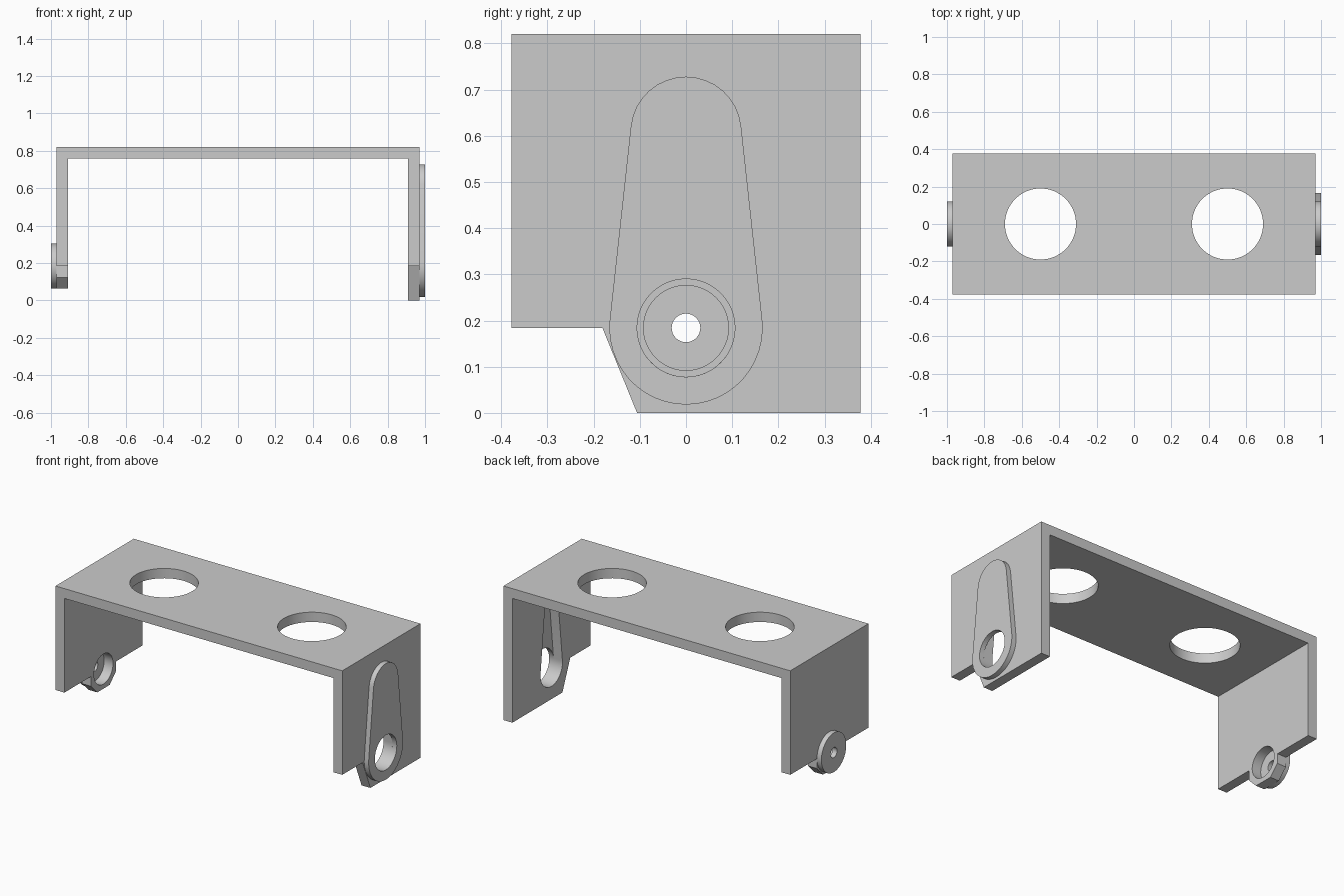
import bpy
import bmesh
from math import asin, cos, sin, pi, radians

if "Cube" in bpy.data.objects:
    bpy.data.objects.remove(bpy.data.objects["Cube"], do_unlink=True)

grey = bpy.data.materials.new("light grey")
grey.use_nodes = True
colour = (0.6, 0.6, 0.6, 1)
grey.diffuse_color = colour
grey.node_tree.nodes["Principled BSDF"].inputs["Base Color"].default_value = colour

# Shared dimensions
HALF_X, HALF_Y, TOP = 0.97, 0.378, 0.82
T = 0.06                 # sheet thickness
PAD = 0.03               # thickness of the raised outer pads
PIVOT = 0.184            # height of the pivot axis
HORN_TOP = 0.608         # centre height of the narrow end of the arm shape
INNER = HALF_X - T
OVER = 0.02              # cutter overshoot


def arc(cx, cy, r, start, end, n):
    return [(cx + r * cos(start + (end - start) * i / n),
             cy + r * sin(start + (end - start) * i / n)) for i in range(n + 1)]


def circle(cx, cy, r, n=48):
    return arc(cx, cy, r, 0, 2 * pi, n)[:-1]


def teardrop(r_low, r_high):
    """Two arcs joined by their outer tangents."""
    a = asin((r_low - r_high) / (HORN_TOP - PIVOT))
    return (arc(0, HORN_TOP, r_high, a, pi - a, 16)
            + arc(0, PIVOT, r_low, pi - a, 2 * pi + a, 24))


def prism(name, profile, lo, hi, axis="x"):
    """Extrude a profile, (y, z) along x or (x, y) along z."""
    bm = bmesh.new()
    place = (lambda u, v: (lo, u, v)) if axis == "x" else (lambda u, v: (u, v, lo))
    face = bm.faces.new([bm.verts.new(place(u, v)) for u, v in profile])
    moved = bmesh.ops.extrude_face_region(bm, geom=[face])["geom"]
    shift = (hi - lo, 0, 0) if axis == "x" else (0, 0, hi - lo)
    bmesh.ops.translate(bm, vec=shift,
                        verts=[g for g in moved if isinstance(g, bmesh.types.BMVert)])
    bmesh.ops.recalc_face_normals(bm, faces=bm.faces)
    mesh = bpy.data.meshes.new(name)
    bm.to_mesh(mesh)
    bm.free()
    mesh.materials.append(grey)
    obj = bpy.data.objects.new(name, mesh)
    bpy.context.collection.objects.link(obj)
    return obj


def cut(obj, profile, lo, hi, axis="x"):
    """Cut a prism out of the object and apply the result."""
    cutter = prism("cutter", profile, lo, hi, axis)
    cutter.hide_render = True
    mod = obj.modifiers.new("opening", "BOOLEAN")
    mod.operation = "DIFFERENCE"
    mod.solver = "EXACT"
    mod.object = cutter
    bpy.context.view_layer.objects.active = obj
    bpy.ops.object.modifier_apply(modifier=mod.name)
    bpy.data.objects.remove(cutter, do_unlink=True)


# Top plate with two round openings
top = prism("top_plate", [(-HALF_X, -HALF_Y), (HALF_X, -HALF_Y),
                          (HALF_X, HALF_Y), (-HALF_X, HALF_Y)], TOP - T, TOP, "z")
for x in (-0.5, 0.5):
    cut(top, circle(x, 0, 0.19, 64), TOP - T - OVER, TOP + OVER, "z")

# Left wall, notched at the front, with an arm-shaped pocket inside
left_wall = prism("left_wall", [(-HALF_Y, TOP - T), (-HALF_Y, PIVOT), (-0.181, PIVOT),
                                (-0.106, 0), (HALF_Y, 0), (HALF_Y, TOP - T)],
                  INNER, HALF_X)
cut(left_wall, teardrop(0.106, 0.06), INNER - OVER, HALF_X + OVER)

# Left pad closing the pocket, open only at the pivot
left_pad = prism("left_pad", teardrop(0.166, 0.12), HALF_X, HALF_X + PAD)
cut(left_pad, circle(0, PIVOT, 0.106), HALF_X - OVER, HALF_X + PAD + OVER)

# Right wall with a chamfered lug around the bearing recess
R, C = 0.12, 0.06
right_wall = prism("right_wall", [(-HALF_Y, TOP - T), (-HALF_Y, PIVOT), (-R, PIVOT),
                                  (-R, PIVOT - C), (-C, PIVOT - R), (C, PIVOT - R),
                                  (R, PIVOT - C), (R, PIVOT), (HALF_Y, PIVOT),
                                  (HALF_Y, TOP - T)], -HALF_X, -INNER)
cut(right_wall, circle(0, PIVOT, 0.092), -HALF_X - OVER, -INNER + OVER)

# Right boss with a small pin hole
boss = prism("right_boss", circle(0, PIVOT, R), -HALF_X - PAD, -HALF_X)
cut(boss, circle(0, PIVOT, 0.031, 32), -HALF_X - PAD - OVER, -HALF_X + OVER)

# Smooth the curved walls and keep the edges sharp
bpy.ops.object.select_all(action="DESELECT")
for obj in (top, left_wall, left_pad, right_wall, boss):
    obj.select_set(True)
bpy.context.view_layer.objects.active = top
bpy.ops.object.shade_smooth_by_angle(angle=radians(30))
